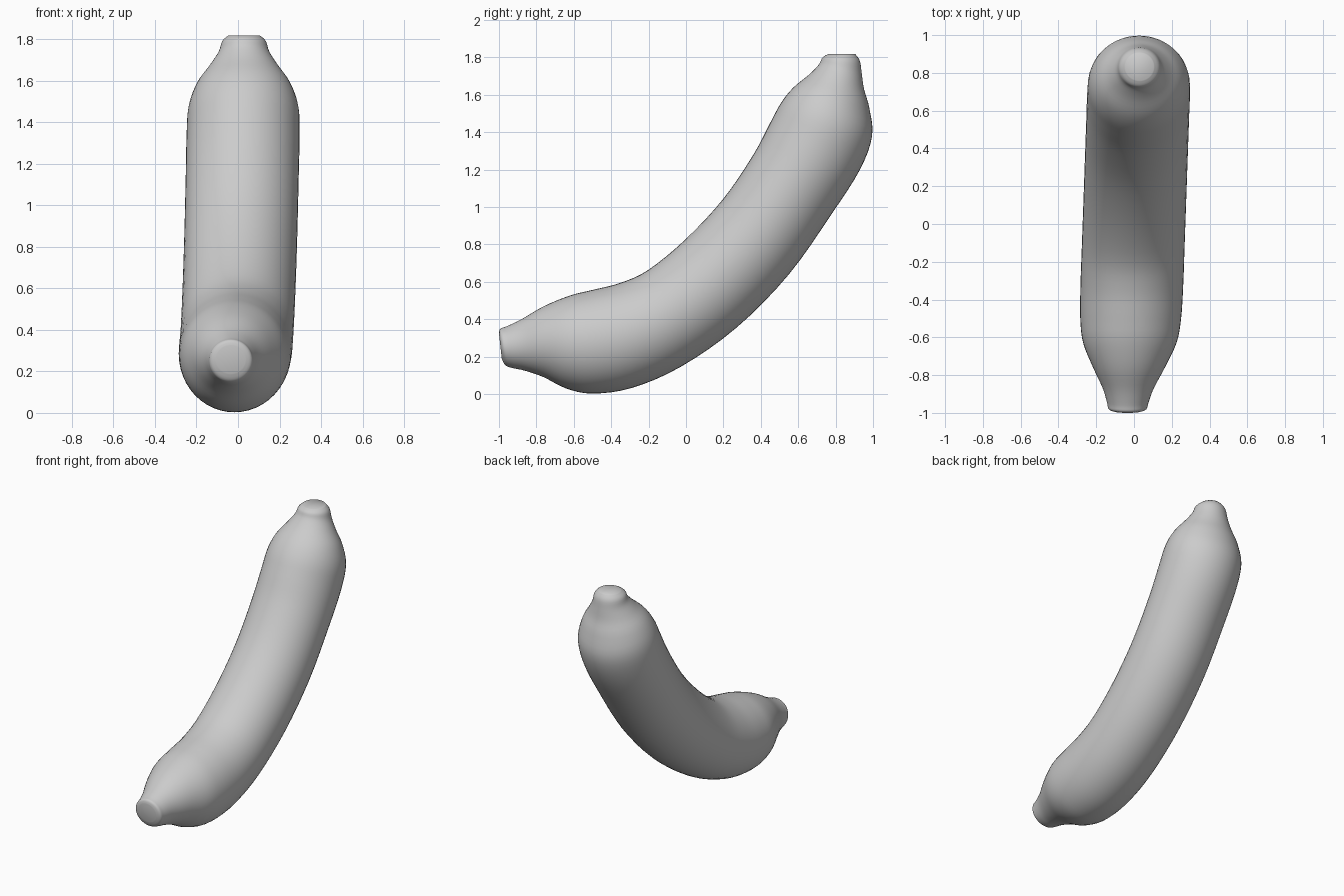
import bpy, bmesh, math
from mathutils import Vector

if "Cube" in bpy.data.objects:
    bpy.data.objects.remove(bpy.data.objects["Cube"])

SIDES, STEPS = 48, 4

# Side-view stations: inner edge (y, z), outer edge (y, z), half width in x
stations = [Vector(s) for s in (
    (-1.0, .325, -.985, .19, .07),
    (-.992, .35, -.967, .155, .10),
    (-.96, .362, -.93, .14, .11),
    (-.88, .40, -.86, .125, .135),
    (-.76, .47, -.76, .09, .19),
    (-.62, .527, -.64, .03, .247),
    (-.50, .557, -.50, .003, .267),
    (-.35, .595, -.29, .033, .272),
    (-.20, .665, -.03, .145, .272),
    (0, .83, .27, .355, .272),
    (.20, 1.045, .55, .64, .272),
    (.36, 1.28, .78, .965, .272),
    (.45, 1.45, .93, 1.2, .272),
    (.51, 1.56, .995, 1.38, .265),
    (.575, 1.64, .98, 1.53, .225),
    (.66, 1.71, .952, 1.63, .165),
    (.71, 1.762, .94, 1.71, .123),
    (.73, 1.80, .93, 1.78, .105),
    (.76, 1.818, .905, 1.818, .075),
)]


def smooth_stations(pts):
    """Catmull-Rom interpolation through the stations."""
    out = []
    for i in range(len(pts) - 1):
        a, b, c, d = (pts[max(i - 1, 0)], pts[i], pts[i + 1],
                      pts[min(i + 2, len(pts) - 1)])
        for k in range(STEPS):
            t = k / STEPS
            out.append(0.5 * (2 * b + (c - a) * t
                              + (2 * a - 5 * b + 4 * c - d) * t * t
                              + (3 * b - a - 3 * c + d) * t ** 3))
    return out + [pts[-1]]


# Curved fruit body with blunt ends, lofted from elliptical rings
bm = bmesh.new()
rings = []
for s in smooth_stations(stations):
    inner, outer = Vector((0, s[0], s[1])), Vector((0, s[2], s[3]))
    mid, half = (inner + outer) / 2, (inner - outer) / 2
    mid.x = 0.035 * mid.y          # slight yaw of the whole fruit
    ring = []
    for j in range(SIDES):
        a = 2 * math.pi * j / SIDES
        ring.append(bm.verts.new(
            mid + half * math.cos(a) + Vector((s[4] * math.sin(a), 0, 0))))
    rings.append(ring)
for r0, r1 in zip(rings, rings[1:]):
    for j in range(SIDES):
        k = (j + 1) % SIDES
        bm.faces.new((r0[j], r0[k], r1[k], r1[j]))
bm.faces.new(rings[0])
bm.faces.new(rings[-1])
bmesh.ops.recalc_face_normals(bm, faces=bm.faces)

mesh = bpy.data.meshes.new("banana")
bm.to_mesh(mesh)
bm.free()
mesh.shade_smooth()
banana = bpy.data.objects.new("banana", mesh)
bpy.context.collection.objects.link(banana)
